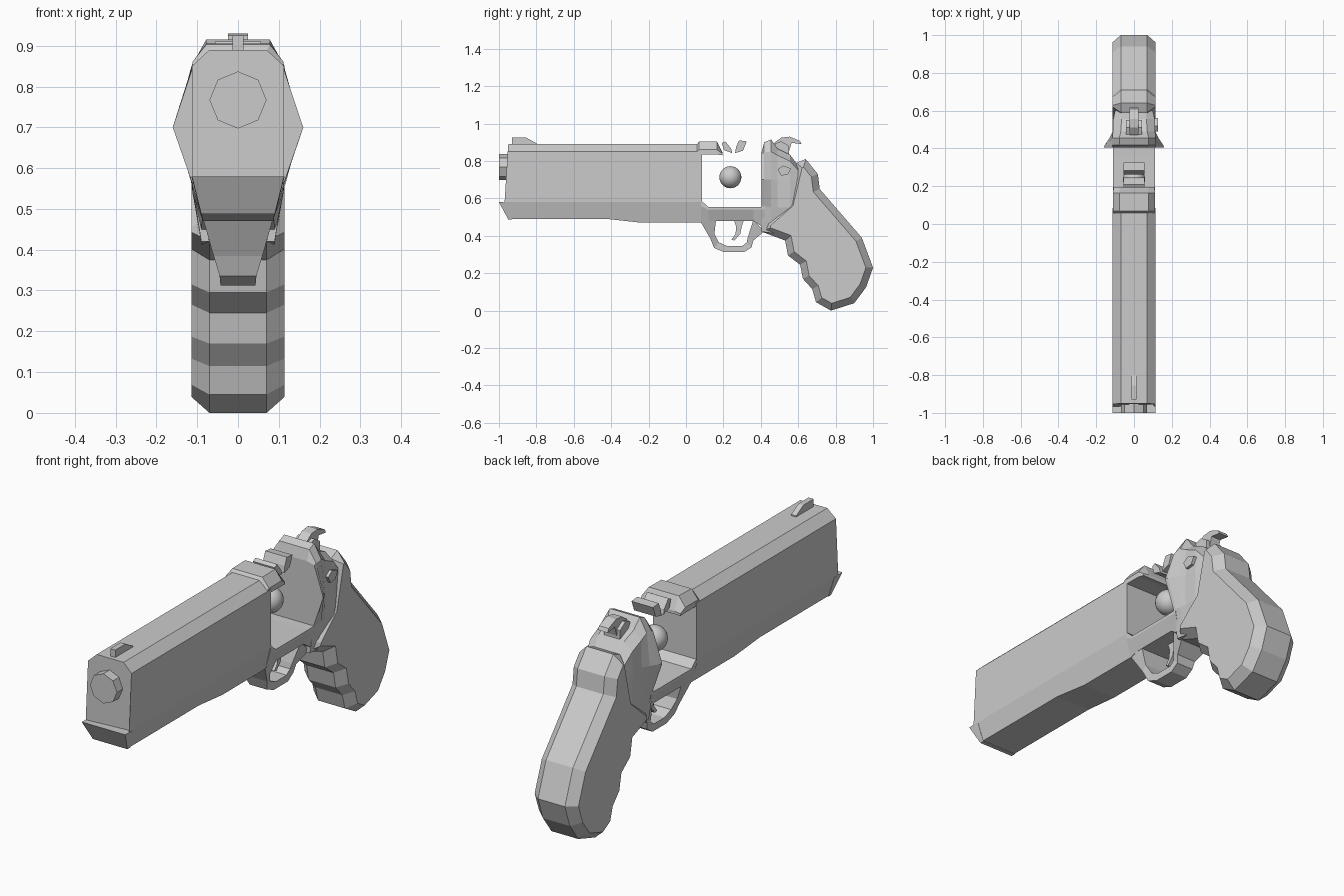
import bpy, bmesh
from math import radians
from mathutils import Matrix


def finish(name, bm):
    bmesh.ops.recalc_face_normals(bm, faces=bm.faces)
    me = bpy.data.meshes.new(name)
    bm.to_mesh(me)
    bm.free()
    ob = bpy.data.objects.new(name, me)
    bpy.context.collection.objects.link(ob)
    return ob


def loft(name, sections):
    """Skin half-rings of (x, y, z), each mirrored across x = 0."""
    bm = bmesh.new()
    rings = []
    for half in sections:
        full = list(half) + [(-x, y, z) for x, y, z in reversed(half)]
        rings.append([bm.verts.new(p) for p in full])
    n = len(rings[0])
    for a, b in zip(rings, rings[1:]):
        for i in range(n):
            j = (i + 1) % n
            bm.faces.new((a[i], a[j], b[j], b[i]))
    bm.faces.new(rings[0])
    bm.faces.new(rings[-1])
    return finish(name, bm)


def slab(name, profile, x0, x1, inset=0, depth=0):
    """Extrude a (y, z) outline across x, optionally with chamfered sides."""
    bm = bmesh.new()
    a = [bm.verts.new((x0, y, z)) for y, z in profile]
    b = [bm.verts.new((x1, y, z)) for y, z in profile]
    n = len(a)
    for i in range(n):
        j = (i + 1) % n
        bm.faces.new((a[i], a[j], b[j], b[i]))
    caps = [bm.faces.new(a), bm.faces.new(b)]
    bmesh.ops.recalc_face_normals(bm, faces=bm.faces)
    if inset:
        for f in caps:
            bmesh.ops.inset_region(bm, faces=[f], thickness=inset, depth=depth,
                                   use_even_offset=True, use_boundary=True)
    return finish(name, bm)


def strip(name, pairs):
    """Band from (outer y, outer z, inner y, inner z, half width)."""
    return loft(name, [[(w, oy, oz), (w, iy, iz)] for oy, oz, iy, iz, w in pairs])


def ring(y, rows):
    return [(x, y, z) for x, z in rows]


# Barrel shroud with slightly raked muzzle face
upper = [(.07, .89), (.113, .85), (.113, .58)]
loft("barrel", [
    [(.07, -.95, .89), (.113, -.953, .85), (.113, -.97, .58), (.09, -.95, .49)],
    ring(-.42, upper + [(.09, .49)]),
    ring(-.24, upper + [(.086, .47)]),
    ring(.085, upper + [(.086, .47)])])

# Protruding lip below the muzzle
loft("muzzle_lip", [
    [(.113, -1, .58), (.09, -.95, .487)],
    [(.114, -.94, .578), (.091, -.93, .487)]])

# Octagonal muzzle
bm = bmesh.new()
bmesh.ops.create_cone(bm, cap_ends=True, segments=8, radius1=.07, radius2=.07, depth=.07,
                      matrix=Matrix.Translation((0, -.965, .767)) @ Matrix.Rotation(radians(90), 4, 'X'))
finish("muzzle", bm)

# Front sight
slab("front_sight", [(-.93, .88), (-.93, .925), (-.855, .925), (-.80, .895), (-.80, .88)], -.013, .013)

# Raised block at the rear of the barrel
loft("barrel_rear_block", [
    ring(.055, [(.07, .885), (.11, .85), (.11, .835)]),
    ring(.07, [(.078, .903), (.112, .86), (.112, .835)]),
    ring(.165, [(.078, .905), (.112, .86), (.112, .835)]),
    ring(.195, [(.076, .845), (.108, .84), (.108, .83)])])

# Two slats of the open top strap
slab("strap_slat_front", [(.192, .895), (.21, .905), (.242, .865), (.247, .842), (.203, .858)], -.056, .056)
slab("strap_slat_rear", [(.262, .842), (.268, .875), (.283, .91), (.325, .905), (.305, .855)], -.056, .056)

# Ball floating in the open window
bpy.ops.mesh.primitive_uv_sphere_add(segments=24, ring_count=16, radius=.059, location=(0, .237, .713))
bpy.context.object.name = "core_ball"
bpy.ops.object.shade_smooth()

# Lower bar of the window
loft("window_bar", [
    ring(.08, [(.112, .59), (.112, .56), (.086, .47)]),
    ring(.12, [(.112, .553), (.112, .54), (.088, .48)]),
    ring(.36, [(.112, .553), (.112, .54), (.088, .48)]),
    ring(.42, [(.112, .555), (.112, .54), (.09, .44)])])

# Rear frame with flared shield
loft("rear_frame", [
    ring(.405, [(.075, .85), (.113, .84), (.16, .70), (.113, .565), (.09, .42)]),
    ring(.418, [(.078, .90), (.114, .845), (.155, .70), (.113, .56), (.09, .42)]),
    ring(.455, [(.078, .915), (.114, .85), (.13, .70), (.113, .55), (.09, .415)]),
    ring(.49, [(.07, .865), (.112, .83), (.113, .70), (.112, .55), (.085, .41)]),
    ring(.555, [(.066, .835), (.11, .80), (.112, .70), (.11, .55), (.08, .40)]),
    ring(.60, [(.06, .775), (.10, .75), (.10, .68), (.10, .55), (.07, .40)])])

# Hammer
slab("hammer_base", [(.47, .84), (.475, .893), (.51, .905), (.55, .88), (.55, .81)], -.042, .042)
slab("hammer", [(.455, .85), (.475, .90), (.51, .925), (.555, .93), (.61, .907),
                (.618, .89), (.565, .897), (.55, .85), (.53, .82)], -.025, .025)

# Release button on the right side
slab("release_button", [(.49, .755), (.52, .775), (.562, .76), (.545, .727), (.508, .722)], .09, .126)

# Chamfered grip with finger grooves
slab("grip", [(.59, .79), (.64, .81), (.705, .73), (.715, .65), (.94, .39), (1.0, .23),
              (.963, .125), (.90, .04), (.775, 0), (.695, .045), (.675, .115), (.625, .17),
              (.61, .245), (.545, .295), (.53, .375), (.41, .42), (.42, .475), (.54, .58)],
     -.07, .07, inset=.036, depth=.044)

# Trigger guard
strip("trigger_guard", [
    (.075, .48, .16, .48, .087), (.13, .385, .152, .41, .06), (.15, .335, .175, .365, .045),
    (.205, .312, .22, .345, .043), (.31, .312, .30, .345, .043), (.35, .338, .325, .365, .043),
    (.36, .375, .33, .39, .05), (.42, .425, .36, .485, .075)])

# Trigger
strip("trigger", [(.25, .50, .315, .50, .02), (.268, .45, .298, .45, .02),
                  (.265, .41, .29, .41, .02), (.243, .38, .258, .375, .02)])
